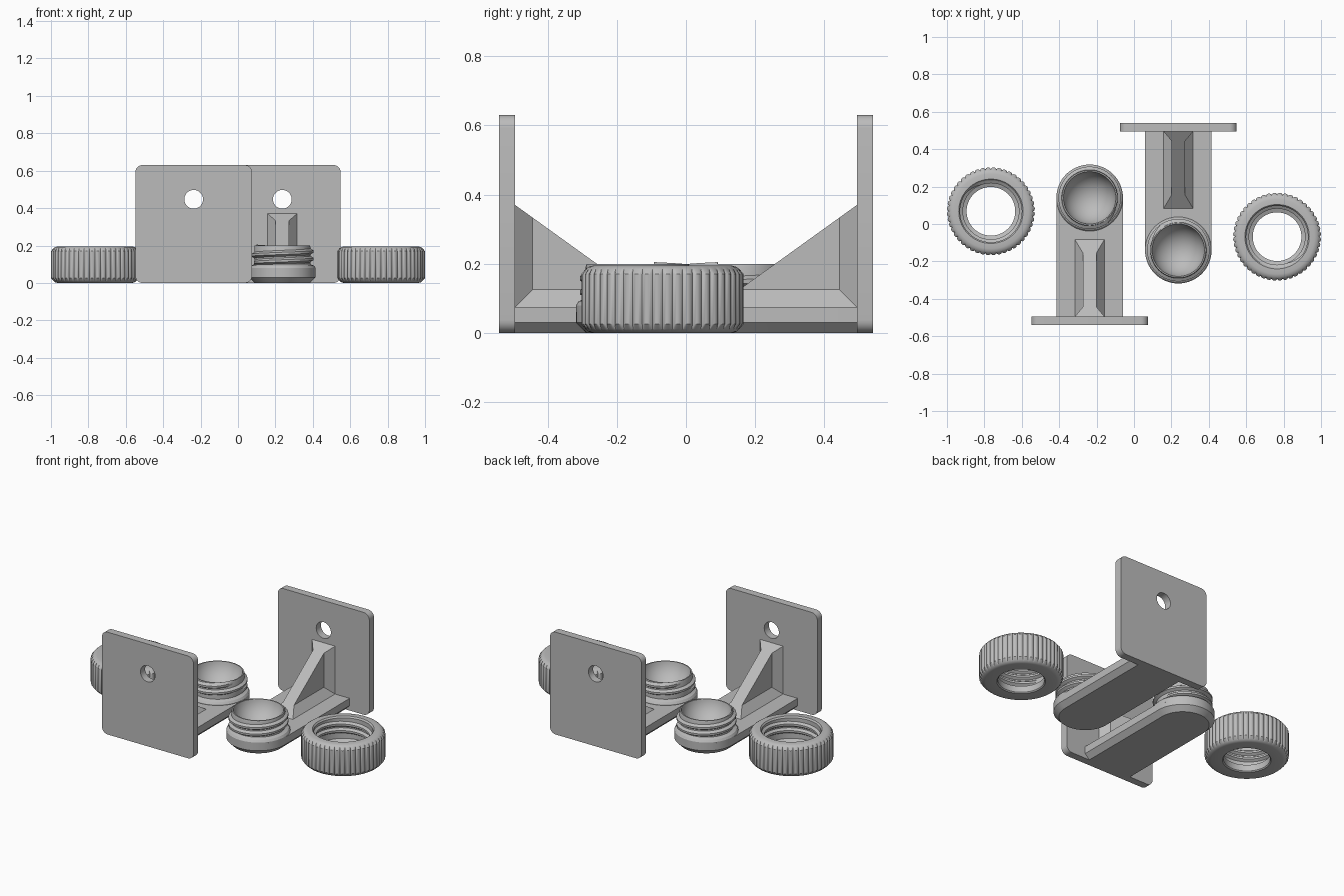
import bpy, bmesh
from math import sin, cos, pi, radians
from mathutils import Vector

cube = bpy.data.objects.get("Cube")
if cube:
    bpy.data.objects.remove(cube, do_unlink=True)

grey = bpy.data.materials.new("plain grey")
grey.use_nodes = True
COLOUR = (0.5, 0.5, 0.5, 1)
grey.diffuse_color = COLOUR
grey.node_tree.nodes["Principled BSDF"].inputs["Base Color"].default_value = COLOUR

ARM_X, CUP_Y, ARM_R = -0.237, 0.14, 0.178
PLATE_Y, PLATE_BACK = -0.54, -0.494
ARM_TOP, CUP_TOP = 0.075, 0.2
KNOB = (-0.765, 0.068)


def finish(bm, name, smooth=True):
    """Make the part and its twin turned half a revolution."""
    bmesh.ops.recalc_face_normals(bm, faces=bm.faces)
    mesh = bpy.data.meshes.new(name)
    bm.to_mesh(mesh)
    bm.free()
    mesh.materials.append(grey)
    pair = []
    for label, turn in (("first_", 0), ("second_", pi)):
        ob = bpy.data.objects.new(label + name, mesh)
        ob.rotation_euler.z = turn
        bpy.context.collection.objects.link(ob)
        pair.append(ob)
    if smooth:
        bpy.ops.object.select_all(action='DESELECT')
        pair[0].select_set(True)
        bpy.context.view_layer.objects.active = pair[0]
        bpy.ops.object.shade_smooth_by_angle(angle=radians(32))


def skin(bm, rings, wrap=False, caps=False, closed=True):
    """Join successive rings of points with quads."""
    rows = [[bm.verts.new(p) for p in ring] for ring in rings]
    n = len(rows[0])
    pairs = list(zip(rows, rows[1:])) + ([(rows[-1], rows[0])] if wrap else [])
    for a, b in pairs:
        for i in range(n if closed else n - 1):
            j = (i + 1) % n
            bm.faces.new((a[i], a[j], b[j], b[i]))
    if caps:
        bm.faces.new(rows[0])
        bm.faces.new(rows[-1])


def circle(x, y, z, r, n, shape=lambda k: 0):
    return [(x + (r + shape(k)) * cos(2 * pi * k / n),
             y + (r + shape(k)) * sin(2 * pi * k / n), z) for k in range(n)]


def thread(name, x, y, root, crest, z0, z1, pitch):
    """Helical ridge that fades out at both ends."""
    steps = 56
    total = int(steps * (z1 - z0) / pitch)
    rings = []
    for k in range(total + 1):
        a = 2 * pi * k / steps
        z = z0 + pitch * k / steps
        fade = min(1, k / 6, (total - k) / 6)
        tip = root + (crest - root) * max(fade, 0.02)
        sink = root - (crest - root) * 0.2
        rings.append([(x + r * cos(a), y + r * sin(a), z + dz) for r, dz in
                      ((sink, -0.019), (tip, -0.006), (tip, 0.006), (sink, 0.019))])
    bm = bmesh.new()
    skin(bm, rings, caps=True)
    finish(bm, name)


# Mounting plate with rounded corners and a screw hole
bm = bmesh.new()
half, height, corner = 0.312, 0.63, 0.038
outline = []
for q, (sx, z) in enumerate(((1, height - corner), (-1, height - corner),
                             (-1, corner), (1, corner))):
    for i in range(7):
        a = pi / 2 * (q + i / 6)
        outline.append((ARM_X + sx * (half - corner) + corner * cos(a), z + corner * sin(a)))
hole = [(ARM_X + 0.05 * cos(2 * pi * i / 32), 0.447 + 0.05 * sin(2 * pi * i / 32))
        for i in range(32)]
edges = []
for loop in (outline, hole):
    vs = [bm.verts.new((x, PLATE_Y, z)) for x, z in loop]
    edges += [bm.edges.new((vs[i - 1], vs[i])) for i in range(len(vs))]
bmesh.ops.triangle_fill(bm, edges=edges, use_beauty=True, use_dissolve=False)
ext = bmesh.ops.extrude_face_region(bm, geom=bm.faces[:], use_keep_orig=True)
bmesh.ops.translate(bm, vec=(0, PLATE_BACK - PLATE_Y, 0),
                    verts=[v for v in ext["geom"] if isinstance(v, bmesh.types.BMVert)])
finish(bm, "mounting_plate")

# Round-ended arm with a chamfered underside
bm = bmesh.new()
rings = []
for z, inset in ((0, 0.03), (0.03, 0), (ARM_TOP, 0)):
    r = ARM_R - inset
    ring = [(ARM_X - r, PLATE_BACK - 0.01, z), (ARM_X + r, PLATE_BACK - 0.01, z)]
    ring += [(ARM_X + r * cos(pi * i / 40), CUP_Y + r * sin(pi * i / 40), z)
             for i in range(41)]
    rings.append(ring)
skin(bm, rings, caps=True)
finish(bm, "arm")

# Gusset rib: web plus flared feet on arm and plate, all cut by one slope
bm = bmesh.new()
WEB, FOOT, FLARE = 0.037, 0.08, 0.05
y0, y1, z0, z1 = PLATE_BACK - 0.002, -0.05, ARM_TOP - 0.002, 0.42


def section(inner, outer, near, far, place):
    return [place(ARM_X + s, t) for s, t in
            ((-outer, near), (outer, near), (inner, far), (-inner, far))]


skin(bm, [section(WEB, WEB, z0, z1, lambda x, t: (x, y, t)) for y in (y0, y1)], caps=True)
skin(bm, [section(WEB, FOOT, z0, ARM_TOP + FLARE, lambda x, t: (x, y, t))
          for y in (y0, y1)], caps=True)
skin(bm, [section(WEB, FOOT, y0, PLATE_BACK + FLARE, lambda x, t: (x, t, z))
          for z in (z0, z1)], caps=True)
slope = Vector((0, 0.295, 0.41))
cut = bmesh.ops.bisect_plane(bm, geom=bm.verts[:] + bm.edges[:] + bm.faces[:],
                             plane_co=(0, PLATE_BACK, 0.37), plane_no=slope,
                             clear_outer=True)
bmesh.ops.holes_fill(bm, edges=[e for e in bm.edges if e.is_boundary])
finish(bm, "gusset_rib", smooth=False)

# Socket cup with a spherical bowl
bm = bmesh.new()
ball, ball_z = 0.142, 0.222
profile = [(ARM_R, 0.06), (ARM_R, 0.08), (0.17, 0.092), (0.15, 0.1),
           (0.15, CUP_TOP - 0.008), (0.147, CUP_TOP)]
for i in range(15):
    a = 0.155 + (pi / 2 - 0.16) * i / 14
    profile.append((ball * cos(a), ball_z - ball * sin(a)))
skin(bm, [circle(ARM_X, CUP_Y, z, r, 64) for r, z in profile], caps=True)
finish(bm, "socket_cup")
thread("cup_thread", ARM_X, CUP_Y, 0.149, 0.167, 0.108, 0.186, 0.04)

# Knurled ring nut with a retaining lip at the bottom
bm = bmesh.new()
RIBS, FINE = 48, 6


def knurl(k):
    return -0.009 * (1 - abs(sin(pi * k / FINE))) ** 1.5


smooth_part = [(0.13, 0.045), (0.13, 0.006), (0.136, 0), (0.2, 0), (0.214, 0.004),
               (0.223, 0.012)]
knurled = [(0.235, 0.026), (0.235, 0.17)]
top_part = [(0.223, 0.184), (0.214, 0.191), (0.2, 0.195), (0.172, 0.195),
            (0.165, 0.186), (0.165, 0.06)]
rings = []
for part, shape in ((smooth_part, lambda k: 0), (knurled, knurl), (top_part, lambda k: 0)):
    rings += [circle(*KNOB, z, r, RIBS * FINE, shape) for r, z in part]
skin(bm, rings, wrap=True)
finish(bm, "ring_nut")
thread("nut_thread", *KNOB, 0.166, 0.15, 0.075, 0.172, 0.04)
